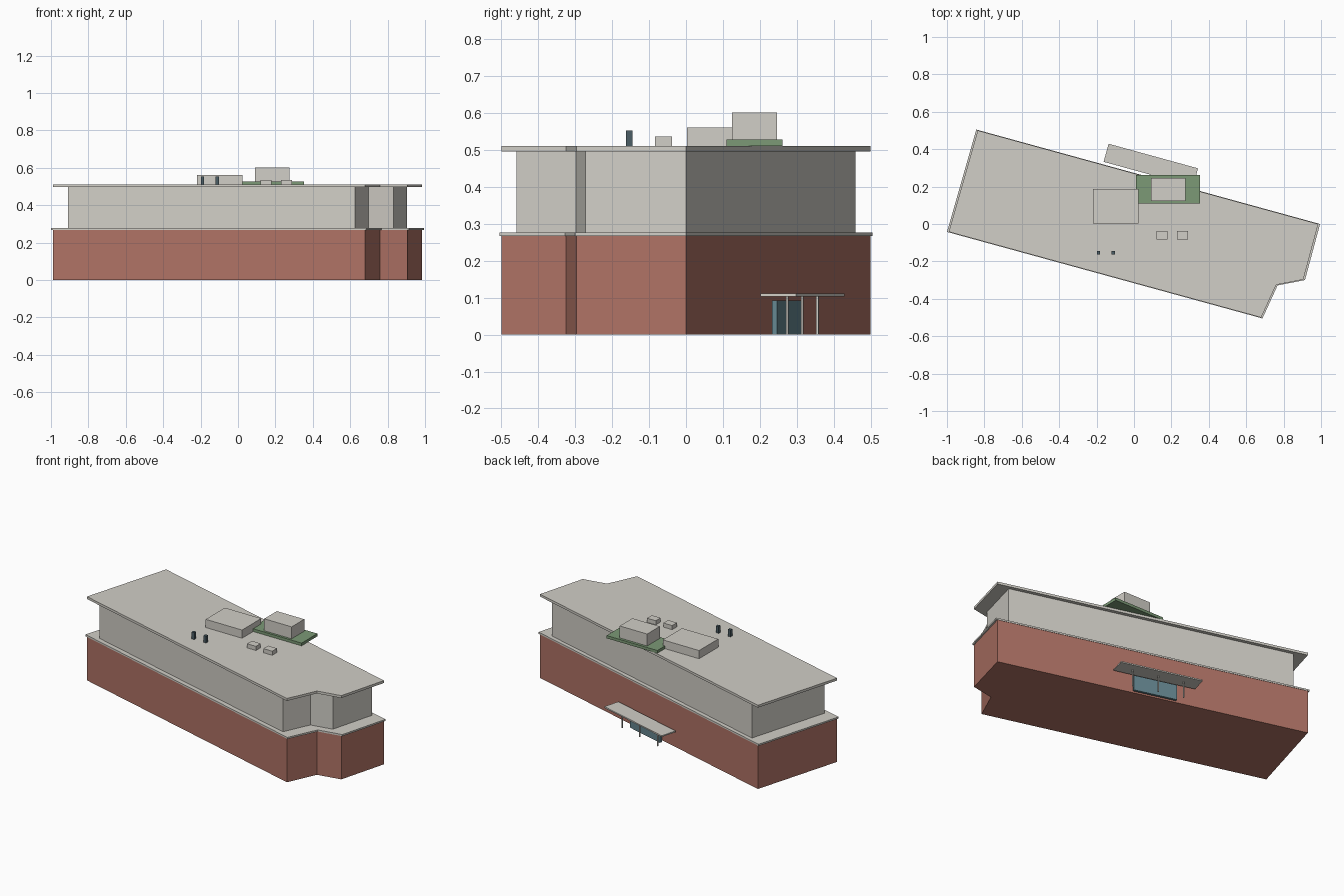
import bpy, bmesh, math
from mathutils import Matrix, Vector

if "Cube" in bpy.data.objects:
    bpy.data.objects.remove(bpy.data.objects["Cube"])


def material(name, rgb):
    m = bpy.data.materials.new(name)
    m.diffuse_color = (*rgb, 1)
    m.use_nodes = True
    m.node_tree.nodes["Principled BSDF"].inputs["Base Color"].default_value = m.diffuse_color
    return m


BRICK = material("brick", (0.43, 0.17, 0.13))
CONCRETE = material("concrete", (0.64, 0.62, 0.57))
GREEN = material("green", (0.20, 0.32, 0.18))
GLASS = material("glass", (0.13, 0.24, 0.28))
DARK = material("dark_metal", (0.07, 0.11, 0.13))

FOOTPRINT = [(-0.835, 0.5), (-0.99, -0.042), (0.68, -0.5),
             (0.76, -0.325), (0.905, -0.297), (0.985, 0.0)]


def finish(name, bm, mat):
    bmesh.ops.recalc_face_normals(bm, faces=bm.faces)
    me = bpy.data.meshes.new(name)
    bm.to_mesh(me)
    bm.free()
    me.materials.append(mat)
    ob = bpy.data.objects.new(name, me)
    bpy.context.collection.objects.link(ob)
    return ob


def storey(name, scale, z0, z1, mat):
    """Extrude the scaled building outline between two heights."""
    bm = bmesh.new()
    face = bm.faces.new([bm.verts.new((x * scale, y * scale, z0)) for x, y in FOOTPRINT])
    ext = bmesh.ops.extrude_face_region(bm, geom=[face], use_keep_orig=True)
    top = [g for g in ext["geom"] if isinstance(g, bmesh.types.BMVert)]
    bmesh.ops.translate(bm, verts=top, vec=(0, 0, z1 - z0))
    return finish(name, bm, mat)


def box(name, x, y, z, mat):
    """Box from (min, max) pairs on each axis."""
    bm = bmesh.new()
    size = [b - a for a, b in (x, y, z)]
    mid = [(a + b) / 2 for a, b in (x, y, z)]
    bmesh.ops.create_cube(bm, size=1, matrix=Matrix.Translation(mid) @ Matrix.Diagonal((*size, 1)))
    return finish(name, bm, mat)


# Stacked storeys and slabs
storey("brick_base", 1.0, 0.0, 0.267, BRICK)
storey("ledge_slab", 1.01, 0.267, 0.277, CONCRETE)
storey("upper_storey", 0.918, 0.277, 0.496, CONCRETE)
storey("roof_slab", 1.0, 0.496, 0.511, CONCRETE)

# Rooftop equipment
box("low_plant_room", (-0.22, 0.025), (0.003, 0.188), (0.511, 0.561), CONCRETE)
box("green_roof", (0.01, 0.352), (0.11, 0.262), (0.511, 0.528), GREEN)
box("tall_plant_room", (0.09, 0.275), (0.124, 0.246), (0.528, 0.601), CONCRETE)
for i, x in enumerate((0.15, 0.26)):
    box(f"roof_unit_{i + 1}", (x - 0.03, x + 0.03), (-0.084, -0.038), (0.511, 0.536), CONCRETE)
for i, x in enumerate((-0.19, -0.11)):
    box(f"vent_{i + 1}", (x - 0.009, x + 0.009), (-0.163, -0.145), (0.511, 0.553), DARK)

# Rear entrance, built square then turned parallel to the back wall
entrance = [
    box("canopy", (-0.248, 0.248), (-0.05, 0.05), (0.103, 0.111), CONCRETE),
    box("entrance_glass", (-0.13, 0.13), (-0.05, -0.035), (0.0, 0.093), GLASS),
]
for i, u in enumerate((-0.155, 0.0, 0.155)):
    entrance.append(box(f"canopy_post_{i + 1}", (u - 0.003, u + 0.003), (-0.003, 0.003),
                        (0.0, 0.103), CONCRETE))
turn = Matrix.Translation((0.09, 0.315, 0)) @ Matrix.Rotation(math.atan2(-0.5, 1.82), 4, 'Z')
for ob in entrance:
    ob.data.transform(turn)
